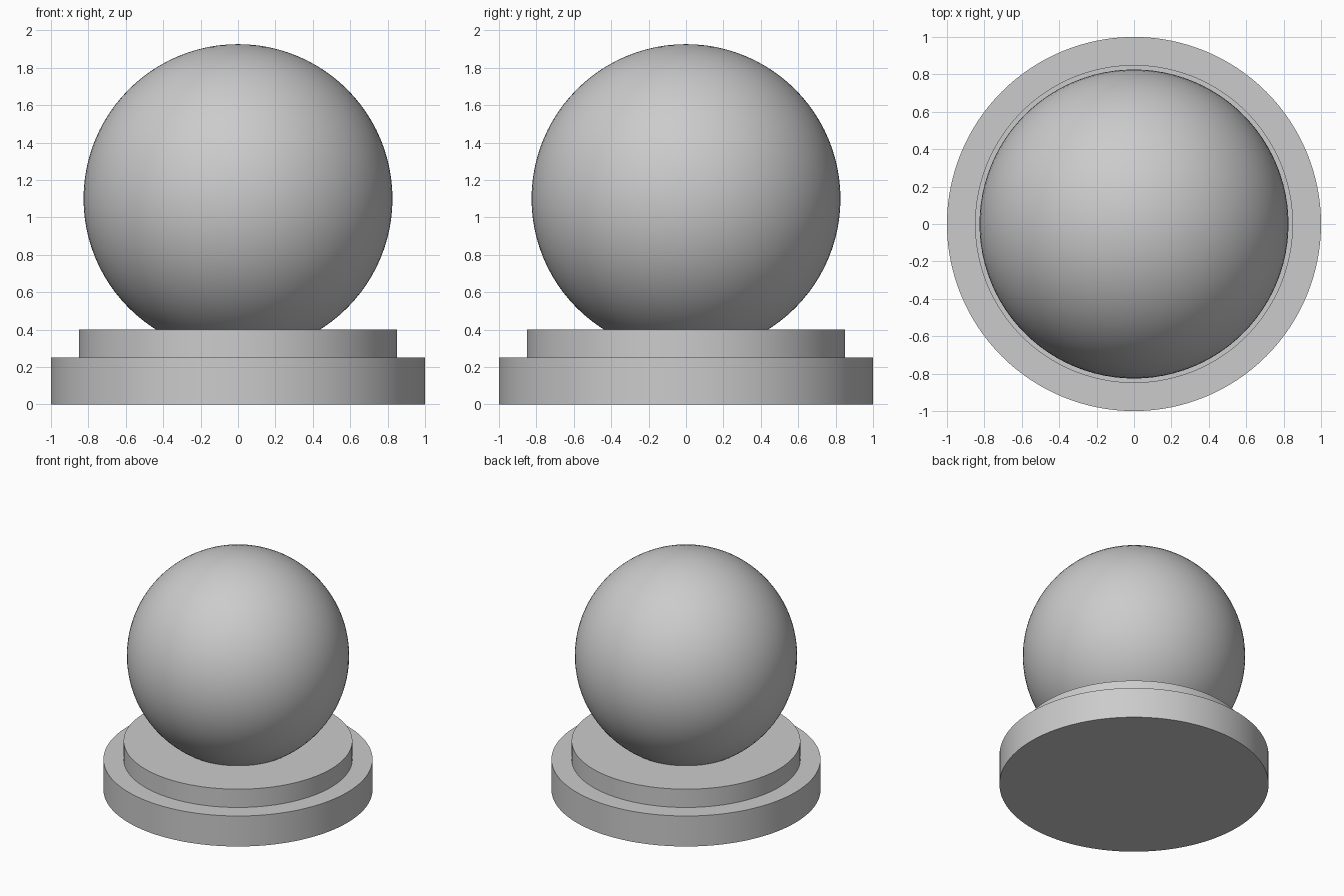
import bpy
import math

cube = bpy.data.objects.get("Cube")
if cube:
    bpy.data.objects.remove(cube, do_unlink=True)

GREY = (0.6, 0.6, 0.6, 1.0)
grey = bpy.data.materials.new("plain grey")
grey.use_nodes = True
grey.diffuse_color = GREY
grey.node_tree.nodes["Principled BSDF"].inputs["Base Color"].default_value = GREY


def finish(name):
    part = bpy.context.object
    part.name = name
    part.data.materials.append(grey)
    bpy.ops.object.shade_smooth_by_angle(angle=math.radians(30))


def disc(name, radius, bottom, top):
    bpy.ops.mesh.primitive_cylinder_add(
        vertices=128, radius=radius, depth=top - bottom,
        location=(0, 0, (bottom + top) / 2))
    finish(name)


# Stepped round base
disc("lower_base", 1.0, 0.0, 0.25)
disc("upper_base", 0.85, 0.25, 0.4)

# Ball sunk into the base
bpy.ops.mesh.primitive_uv_sphere_add(
    segments=96, ring_count=48, radius=0.826, location=(0, 0, 1.1))
finish("ball")
